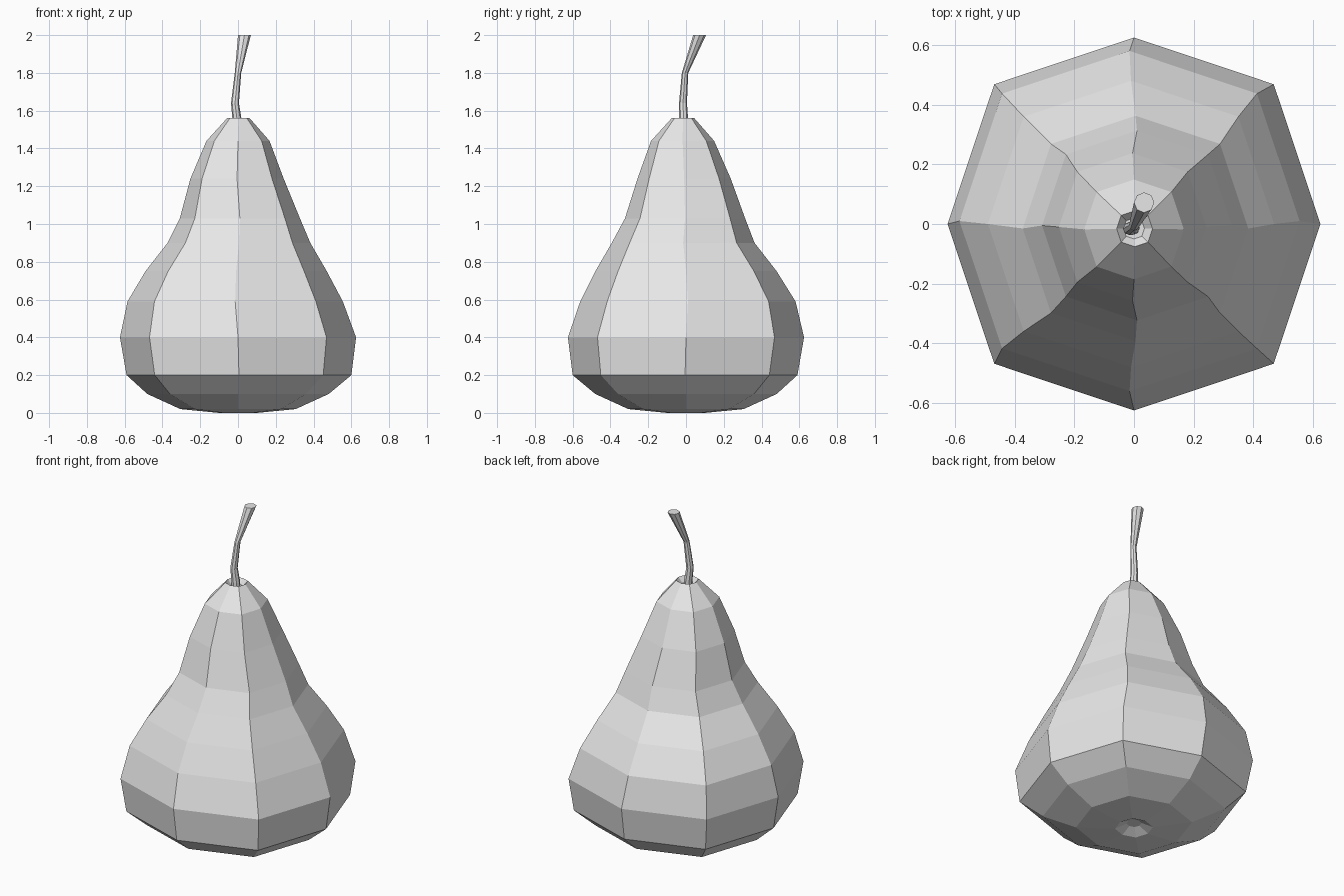
import bpy
import bmesh
from math import cos, sin, pi

cube = bpy.data.objects.get("Cube")
if cube:
    bpy.data.objects.remove(cube)

SIDES = 8


def make_material(name, color):
    mat = bpy.data.materials.new(name)
    mat.use_nodes = True
    mat.diffuse_color = color
    mat.node_tree.nodes["Principled BSDF"].inputs["Base Color"].default_value = color
    return mat


def loft(name, rings, mat, diagonal=1.0):
    """Skin stacked eight-sided rings (x, y, z, radius) and cap both ends."""
    bm = bmesh.new()
    loops = []
    for x, y, z, radius in rings:
        loop = []
        for i in range(SIDES):
            a = 2 * pi * i / SIDES
            r = radius * (diagonal if i % 2 else 1.0)
            loop.append(bm.verts.new((x + r * cos(a), y + r * sin(a), z)))
        loops.append(loop)
    for low, high in zip(loops, loops[1:]):
        for i in range(SIDES):
            j = (i + 1) % SIDES
            bm.faces.new((low[i], low[j], high[j], high[i]))
    bm.faces.new(loops[0][::-1])
    bm.faces.new(loops[-1])
    mesh = bpy.data.meshes.new(name)
    bm.to_mesh(mesh)
    bm.free()
    mesh.materials.append(mat)
    obj = bpy.data.objects.new(name, mesh)
    bpy.context.collection.objects.link(obj)
    return obj


grey = make_material("plain grey", (0.8, 0.8, 0.8, 1))

# Fruit body, from the dimple underneath to the hollow around the stem
body_rings = [
    (0, 0, 0.03, 0.04),
    (0, 0, 0.0, 0.10),
    (0, 0, 0.02, 0.305),
    (0, 0, 0.10, 0.48),
    (0.005, -0.005, 0.20, 0.595),
    (0, 0, 0.40, 0.625),
    (-0.015, 0.01, 0.59, 0.57),
    (-0.01, 0, 0.75, 0.48),
    (0.005, -0.015, 0.90, 0.378),
    (0.01, -0.005, 1.03, 0.318),
    (-0.005, -0.01, 1.24, 0.247),
    (0, -0.018, 1.44, 0.167),
    (0.002, -0.016, 1.56, 0.06),
    (0, -0.015, 1.53, 0.035),
]
loft("pear_body", body_rings, grey, diagonal=1.06)

# Bent stem, flaring at its cut end
stem_rings = [
    (-0.004, -0.013, 1.50, 0.024),
    (-0.006, -0.013, 1.56, 0.024),
    (-0.016, -0.016, 1.64, 0.021),
    (0, -0.005, 1.80, 0.017),
    (0.034, 0.072, 2.0, 0.034),
]
loft("stem", stem_rings, grey)
